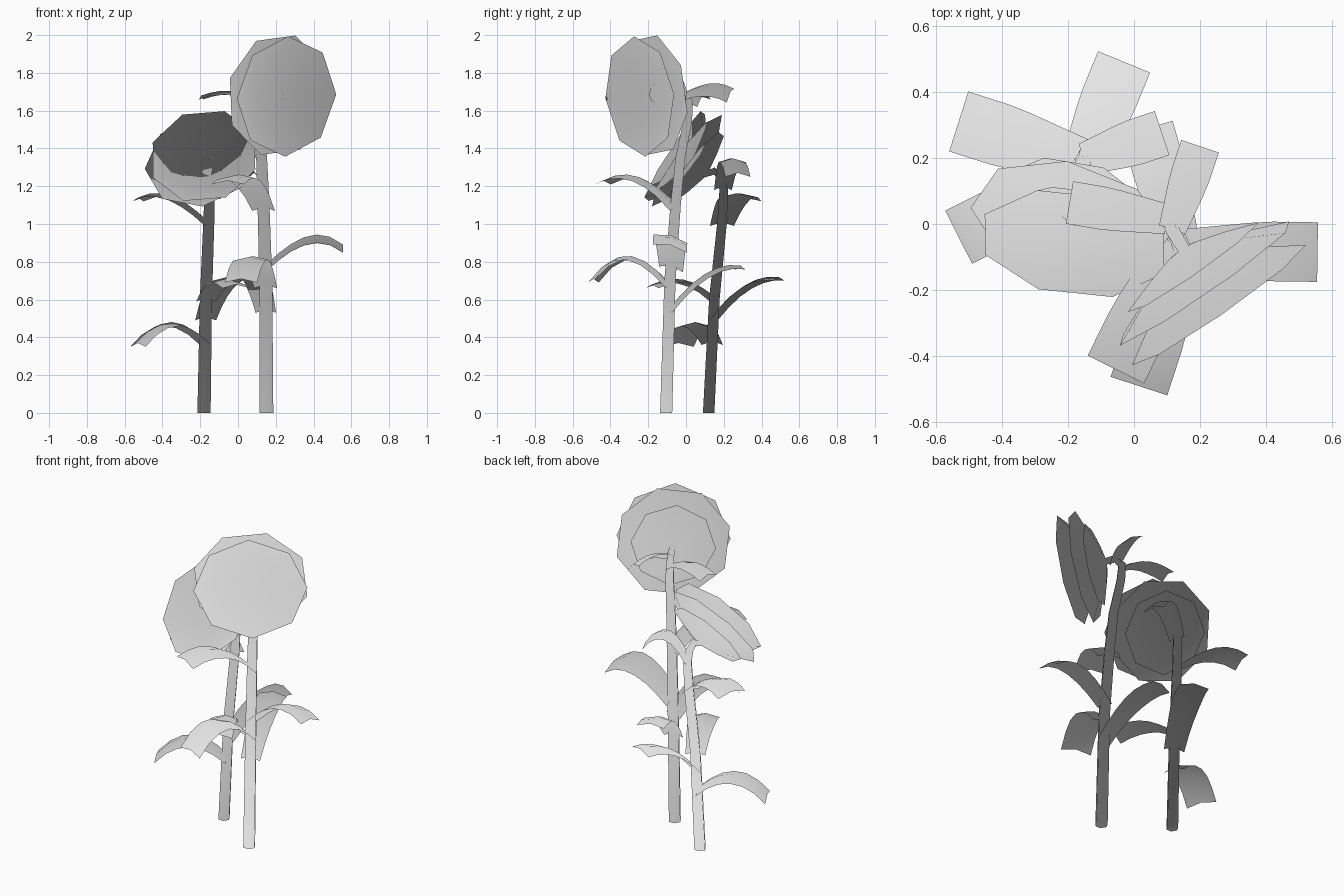
import bpy, bmesh, math
from mathutils import Vector

cube = bpy.data.objects.get("Cube")
if cube:
    bpy.data.objects.remove(cube, do_unlink=True)

grey = bpy.data.materials.new("plain_grey")
grey.use_nodes = True
grey.diffuse_color = (0.8, 0.8, 0.8, 1)
grey.node_tree.nodes["Principled BSDF"].inputs["Base Color"].default_value = (0.8, 0.8, 0.8, 1)

# Foliage normals fan out from a point under the plants
FAN_CENTRE = Vector((0, 0, -0.42))


def loft(name, rows, closed=False, caps=False):
    """Skin equally long point rows into one smooth surface with foliage normals."""
    bm = bmesh.new()
    grid = [[bm.verts.new(p) for p in row] for row in rows]
    count = len(grid[0])
    for low, high in zip(grid, grid[1:]):
        for i in range(count if closed else count - 1):
            j = (i + 1) % count
            bm.faces.new((low[i], low[j], high[j], high[i]))
    if caps:
        bm.faces.new(reversed(grid[0]))
        bm.faces.new(grid[-1])
    bmesh.ops.remove_doubles(bm, verts=bm.verts, dist=0.0005)
    mesh = bpy.data.meshes.new(name)
    bm.to_mesh(mesh)
    bm.free()
    mesh.materials.append(grey)
    mesh.shade_smooth()
    mesh.normals_split_custom_set_from_vertices(
        [(v.co - FAN_CENTRE).normalized() for v in mesh.vertices])
    bpy.context.collection.objects.link(bpy.data.objects.new(name, mesh))


def stem(name, path, thick, thin, sides=6):
    """Tapering tube that hooks over at the top."""
    pts = [Vector(p) for p in path]
    rows = []
    for i, p in enumerate(pts):
        t = (pts[min(i + 1, len(pts) - 1)] - pts[max(i - 1, 0)]).normalized()
        if i == 0:
            t = Vector((0, 0, 1))
        side = Vector((1, 0, 0))
        a = (side - t * side.dot(t)).normalized()
        b = t.cross(a)
        r = thick + (thin - thick) * i / (len(pts) - 1)
        rows.append([p + r * (a * math.cos(k * math.tau / sides) + b * math.sin(k * math.tau / sides))
                     for k in range(sides)])
    loft(name, rows, closed=True, caps=True)
    return pts


def on_stem(pts, z):
    """Point of a stem at a given height."""
    for p, q in zip(pts, pts[1:]):
        if p.z <= z <= q.z:
            return p.lerp(q, (z - p.z) / (q.z - p.z))
    return pts[-1]


def arch(knots, t):
    """Height of the smooth curve through (position, height) knots."""
    return sum(z * math.prod((t - o) / (s - o) for o, _ in knots if o != s) for s, z in knots)


def leaf(name, pts, root_z, rise_z, crown_z, tip, width=0.17, tilt=0, steps=6):
    """Arching strip leaf with a slight ridge along its middle."""
    root, tip = on_stem(pts, root_z), Vector(tip)
    side = Vector((root.y - tip.y, tip.x - root.x, 0)).normalized()
    side.z = tilt
    drop = Vector((0, 0, -0.02))
    knots = ((0, root_z), (0.28, rise_z), (0.62, crown_z), (1, tip.z))
    rows = []
    for i in range(steps + 1):
        t = i / steps
        mid = root.lerp(tip, t)
        mid.z = arch(knots, t)
        half = side * width * min(1, 0.7 + 0.5 * t) / 2
        rows.append([mid - half + drop, mid, mid + half + drop])
    loft(name, rows)


def dish(name, centre, normal, profile, turn, sides=8):
    """Eight-sided bowl from (radius, depth) rings along the facing direction."""
    n = Vector(normal).normalized()
    u = Vector((0, 0, 1)).cross(n).normalized()
    v = n.cross(u)
    rows = []
    for r, d in profile:
        ring = []
        for k in range(sides):
            a = math.radians(turn) + k * math.tau / sides
            ring.append(Vector(centre) + n * d + r * (u * math.cos(a) + v * math.sin(a)))
        rows.append(ring)
    loft(name, rows, closed=True)


def flower_head(name, radius, front, back):
    """Two petal bowls and a calyx; front and back give centre, facing and turn."""
    centre, normal, turn = front
    dish(name + "_front_petals", centre, normal,
         [(radius, 0), (0.2, -0.075), (0.06, -0.11), (0.04, -0.09), (0, -0.088)], turn)
    centre, normal, turn = back
    dish(name + "_back_petals", centre, normal,
         [(radius + 0.01, 0), (0.2, -0.055), (0.06, -0.09), (0, -0.095)], turn)
    dish(name + "_calyx", centre, normal,
         [(0.24, -0.06), (0.14, -0.095), (0.05, -0.12), (0, -0.125)], turn - 24)


# Tall front flower
tall = stem("tall_stem", [
    (0.15, -0.105, 0), (0.147, -0.085, 0.7), (0.135, -0.055, 1.1), (0.125, -0.03, 1.35),
    (0.105, 0.01, 1.55), (0.1, 0.015, 1.65), (0.12, -0.025, 1.7), (0.165, -0.1, 1.69)], 0.037, 0.018)
flower_head("tall_head", 0.32,
            ((0.257, -0.245, 1.675), (0.57, -0.82, -0.09), 2),
            ((0.213, -0.18, 1.682), (0.57, -0.82, -0.09), 29))

# Short back flower
short = stem("short_stem", [
    (-0.18, 0.12, 0), (-0.17, 0.15, 0.6), (-0.155, 0.19, 1), (-0.15, 0.2, 1.18),
    (-0.155, 0.185, 1.25), (-0.16, 0.15, 1.28), (-0.17, 0.09, 1.26)], 0.035, 0.018)
flower_head("short_head", 0.295,
            ((-0.18, -0.06, 1.36), (-0.13, -0.83, 0.54), -17),
            ((-0.195, 0.005, 1.335), (-0.2, -0.78, 0.59), 10))

# Leaves: stem, root height, rise height, crown height, tip, width, tilt
leaf("tall_left_leaf", tall, 0.78, 0.88, 0.94, (0.555, -0.085, 0.89), 0.18, -0.25)
leaf("tall_front_leaf", tall, 0.68, 0.79, 0.83, (0.015, -0.49, 0.71), 0.18)
leaf("tall_upper_front_leaf", tall, 1.09, 1.2, 1.26, (-0.055, -0.44, 1.23), 0.19)
leaf("tall_back_leaf", tall, 0.55, 0.67, 0.76, (0.04, 0.29, 0.78), 0.16)
leaf("tall_top_right_leaf", tall, 1.64, 1.69, 1.705, (-0.195, 0.065, 1.68), 0.13)
leaf("tall_top_back_leaf", tall, 1.69, 1.72, 1.73, (0.2, 0.235, 1.7), 0.12, 0.6)
leaf("short_upper_right_leaf", short, 1.01, 1.1, 1.16, (-0.53, 0.31, 1.14), 0.19)
leaf("short_upper_left_leaf", short, 1.2, 1.31, 1.35, (0.085, 0.275, 1.27), 0.14)
leaf("short_back_leaf", short, 0.51, 0.62, 0.7, (-0.03, 0.49, 0.72), 0.17)
leaf("short_front_leaf", short, 0.61, 0.68, 0.71, (-0.01, -0.18, 0.68), 0.16)
leaf("short_low_right_leaf", short, 0.38, 0.46, 0.475, (-0.53, -0.04, 0.37), 0.18)
